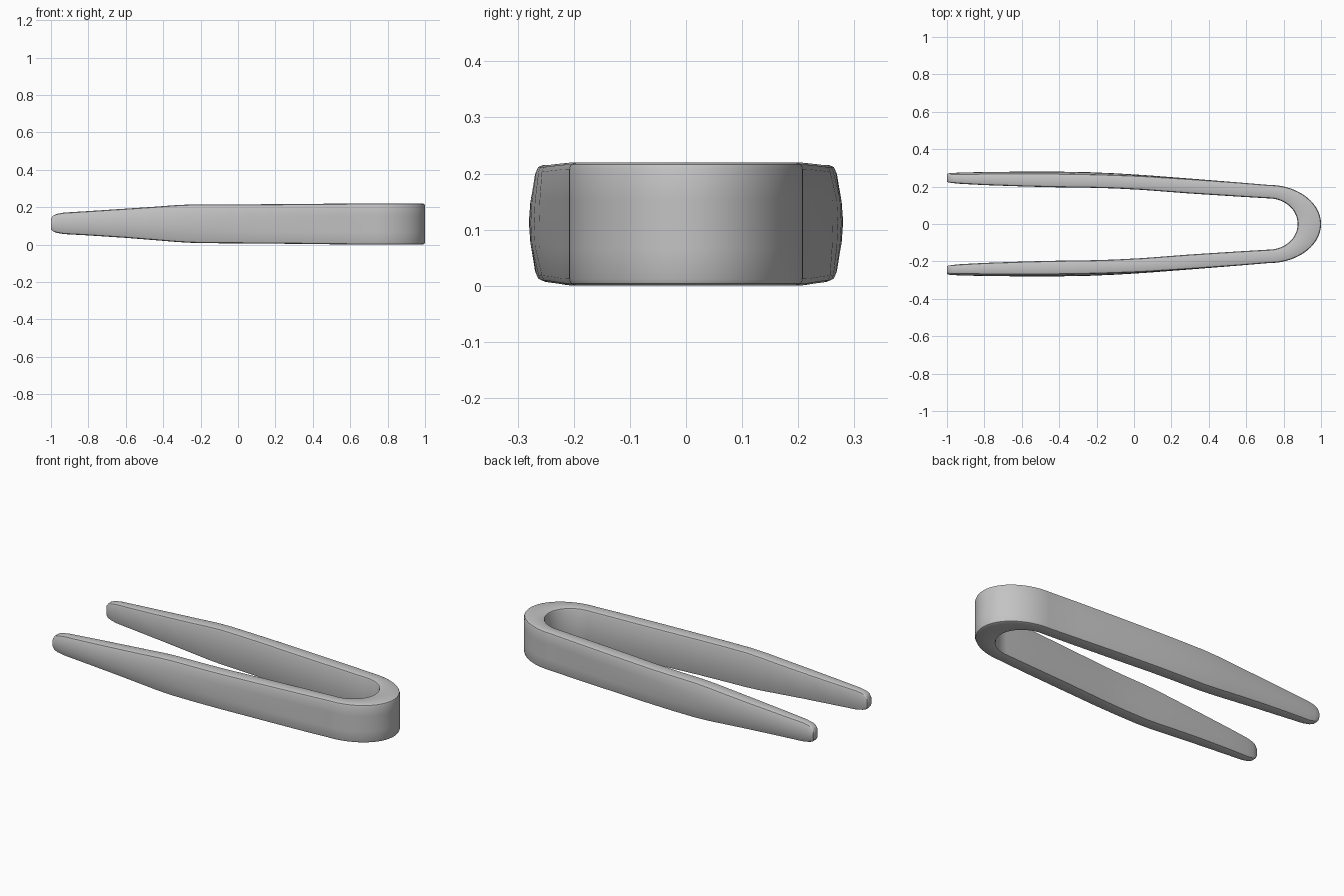
import bpy
import bmesh
import math
from mathutils import Vector

if "Cube" in bpy.data.objects:
    bpy.data.objects.remove(bpy.data.objects["Cube"], do_unlink=True)

mat = bpy.data.materials.new("plain grey")
mat.use_nodes = True
grey = (0.55, 0.55, 0.55, 1)
mat.diffuse_color = grey
mat.node_tree.nodes["Principled BSDF"].inputs["Base Color"].default_value = grey

# Arm stations from the tip to the bend: x, inner y, outer y, bottom z, top z, outer bulge
ARM = [
    (-1.00, 0.225, 0.268, 0.083, 0.140, 0.004),
    (-0.99, 0.222, 0.271, 0.071, 0.154, 0.005),
    (-0.97, 0.219, 0.273, 0.063, 0.164, 0.006),
    (-0.93, 0.215, 0.275, 0.056, 0.171, 0.007),
    (-0.80, 0.208, 0.278, 0.049, 0.179, 0.008),
    (-0.60, 0.201, 0.280, 0.036, 0.192, 0.009),
    (-0.45, 0.197, 0.280, 0.024, 0.202, 0.010),
    (-0.33, 0.195, 0.279, 0.014, 0.211, 0.010),
    (-0.24, 0.194, 0.277, 0.009, 0.215, 0.010),
    (-0.10, 0.190, 0.271, 0.007, 0.215, 0.008),
    (0.05, 0.182, 0.262, 0.006, 0.215, 0.005),
    (0.30, 0.163, 0.243, 0.004, 0.217, 0.002),
    (0.55, 0.147, 0.223, 0.001, 0.219, 0.0),
]
BEND_X, BEND_STEPS = 0.72, 24


def section(inner, outer, z0, z1, bulge):
    """Rounded cross-section with a slightly convex outer side."""
    d = outer - inner
    w = d.length
    d.normalize()
    h = z1 - z0
    b = min(0.012, 0.22 * h, 0.2 * w)
    k = b * 0.3
    e = w - bulge
    q = w - bulge * 0.25
    pts = [(0, z0 + b), (k, z0 + k), (b, z0), (e - b, z0), (e - k, z0 + k), (e, z0 + b),
           (q, z0 + h * 0.3), (w, z0 + h * 0.5), (q, z0 + h * 0.7),
           (e, z1 - b), (e - k, z1 - k), (e - b, z1), (b, z1), (k, z1 - k), (0, z1 - b)]
    return [Vector((inner.x + d.x * t, inner.y + d.y * t, z)) for t, z in pts]


# Half of the sweep: one arm, then a quarter of the elliptical bend
half = [section(Vector((x, yi)), Vector((x, yo)), z0, z1, bu)
        for x, yi, yo, z0, z1, bu in ARM]
for i in range(BEND_STEPS + 1):
    a = math.pi / 2 * (1 - i / BEND_STEPS)
    c, s = math.cos(a), math.sin(a)
    half.append(section(Vector((BEND_X + 0.155 * c, 0.137 * s)),
                        Vector((BEND_X + 0.28 * c, 0.209 * s)), 0.0, 0.22, 0.0))

# Mirror to the other arm
mirrored = [[Vector((p.x, -p.y, p.z)) for p in ring] for ring in reversed(half[:-1])]

# Skin the rings and close both tips
bm = bmesh.new()
rings = [[bm.verts.new(p) for p in ring] for ring in half + mirrored]
n = len(rings[0])
for r0, r1 in zip(rings, rings[1:]):
    for j in range(n):
        bm.faces.new((r0[j], r0[(j + 1) % n], r1[(j + 1) % n], r1[j]))
bm.faces.new(rings[0])
bm.faces.new(rings[-1])
bmesh.ops.recalc_face_normals(bm, faces=bm.faces)

mesh = bpy.data.meshes.new("tongs_body")
bm.to_mesh(mesh)
bm.free()
mesh.materials.append(mat)
tongs = bpy.data.objects.new("tongs_body", mesh)
bpy.context.collection.objects.link(tongs)
bpy.ops.object.select_all(action="DESELECT")
tongs.select_set(True)
bpy.context.view_layer.objects.active = tongs
bpy.ops.object.shade_smooth_by_angle(angle=math.radians(40))
